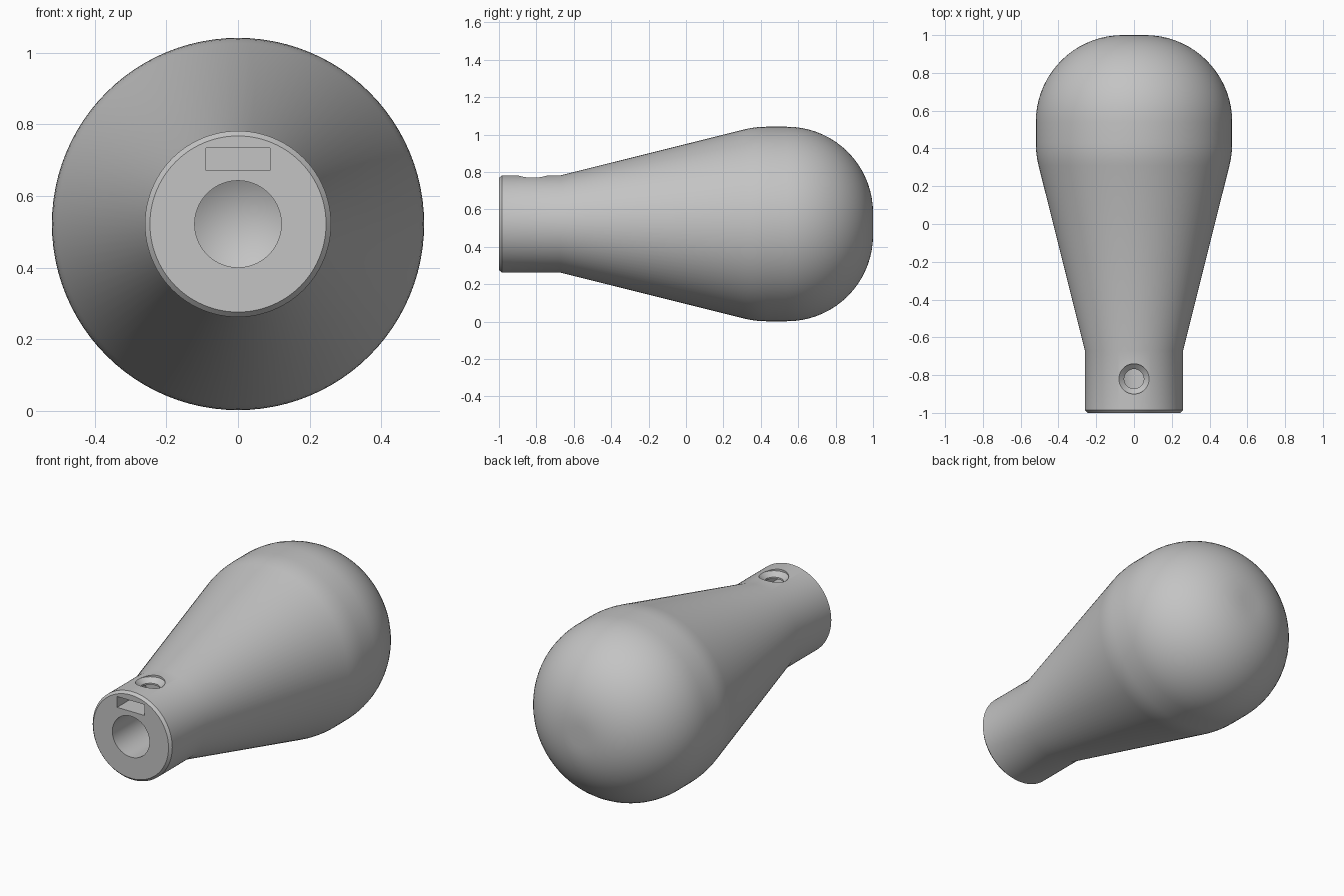
import bpy, bmesh, math
from mathutils import Matrix, Vector

cube = bpy.data.objects.get("Cube")
if cube:
    bpy.data.objects.remove(cube, do_unlink=True)

AXIS_Z = 0.522      # height of the knob's axis
SCREW_Y = -0.82     # position of the set screw along the knob

grey = bpy.data.materials.new("plain grey")
grey.use_nodes = True
colour = (0.55, 0.55, 0.55, 1)
grey.diffuse_color = colour
grey.node_tree.nodes["Principled BSDF"].inputs["Base Color"].default_value = colour


def new_object(name, bm):
    bmesh.ops.recalc_face_normals(bm, faces=bm.faces)
    mesh = bpy.data.meshes.new(name)
    bm.to_mesh(mesh)
    bm.free()
    mesh.materials.append(grey)
    obj = bpy.data.objects.new(name, mesh)
    bpy.context.collection.objects.link(obj)
    return obj


def lathe(name, profile, steps, matrix):
    """Spin (radius, height) points around z, then place the result."""
    bm = bmesh.new()
    verts = [bm.verts.new((r, 0, h)) for r, h in profile]
    edges = [bm.edges.new(pair) for pair in zip(verts, verts[1:])]
    bmesh.ops.spin(bm, geom=verts + edges, cent=(0, 0, 0), axis=(0, 0, 1),
                   angle=math.tau, steps=steps, use_duplicate=False)
    bmesh.ops.remove_doubles(bm, verts=bm.verts, dist=0.0001)
    bm.transform(matrix)
    return new_object(name, bm)


def arc(centre_r, centre_h, radius, start, end, count):
    angles = [math.radians(start + (end - start) * i / count) for i in range(count + 1)]
    return [(centre_r + radius * math.cos(a), centre_h + radius * math.sin(a)) for a in angles]


# Knob body: drilled bore, chamfered neck, tapered grip and rounded end
bore = [(0, -0.13), (0.121, -0.2), (0.121, -1)]
neck = [(0.246, -1), (0.26, -0.985), (0.26, -0.67)]
shoulder = arc(0.02, 0.43, 0.5, -14, 0, 4)
dome = arc(0.06, 0.54, 0.46, 0, 90, 18)
along_y = Matrix.Translation((0, 0, AXIS_Z)) @ Matrix.Rotation(-math.pi / 2, 4, 'X')
knob = lathe("knob_body", bore + neck + shoulder + dome + [(0, 1)], 96, along_y)

# Countersunk set screw hole running down into the bore
screw_cut = lathe("screw_hole_cutter",
                  [(0, 0.56), (0.052, 0.56), (0.052, 0.745), (0.08, 0.77), (0.08, 0.9), (0, 0.9)],
                  40, Matrix.Translation((0, SCREW_Y, 0)))

# Nut slot entering from the front face
bm = bmesh.new()
bmesh.ops.create_cube(bm, size=1)
bmesh.ops.scale(bm, vec=Vector((0.18, 0.38, 0.064)), verts=bm.verts)
bmesh.ops.translate(bm, vec=Vector((0, -0.92, 0.703)), verts=bm.verts)
slot_cut = new_object("nut_slot_cutter", bm)

for cutter in (slot_cut, screw_cut):
    cutter.hide_render = True
    cut = knob.modifiers.new(cutter.name, 'BOOLEAN')
    cut.operation = 'DIFFERENCE'
    cut.solver = 'EXACT'
    cut.object = cutter

# Bake the cuts and drop the cutters
bpy.context.view_layer.update()
depsgraph = bpy.context.evaluated_depsgraph_get()
baked = bpy.data.meshes.new_from_object(knob.evaluated_get(depsgraph))
knob.modifiers.clear()
knob.data = baked
for cutter in (slot_cut, screw_cut):
    bpy.data.objects.remove(cutter, do_unlink=True)

bpy.ops.object.select_all(action='DESELECT')
knob.select_set(True)
bpy.context.view_layer.objects.active = knob
bpy.ops.object.shade_smooth_by_angle(angle=math.radians(20))
